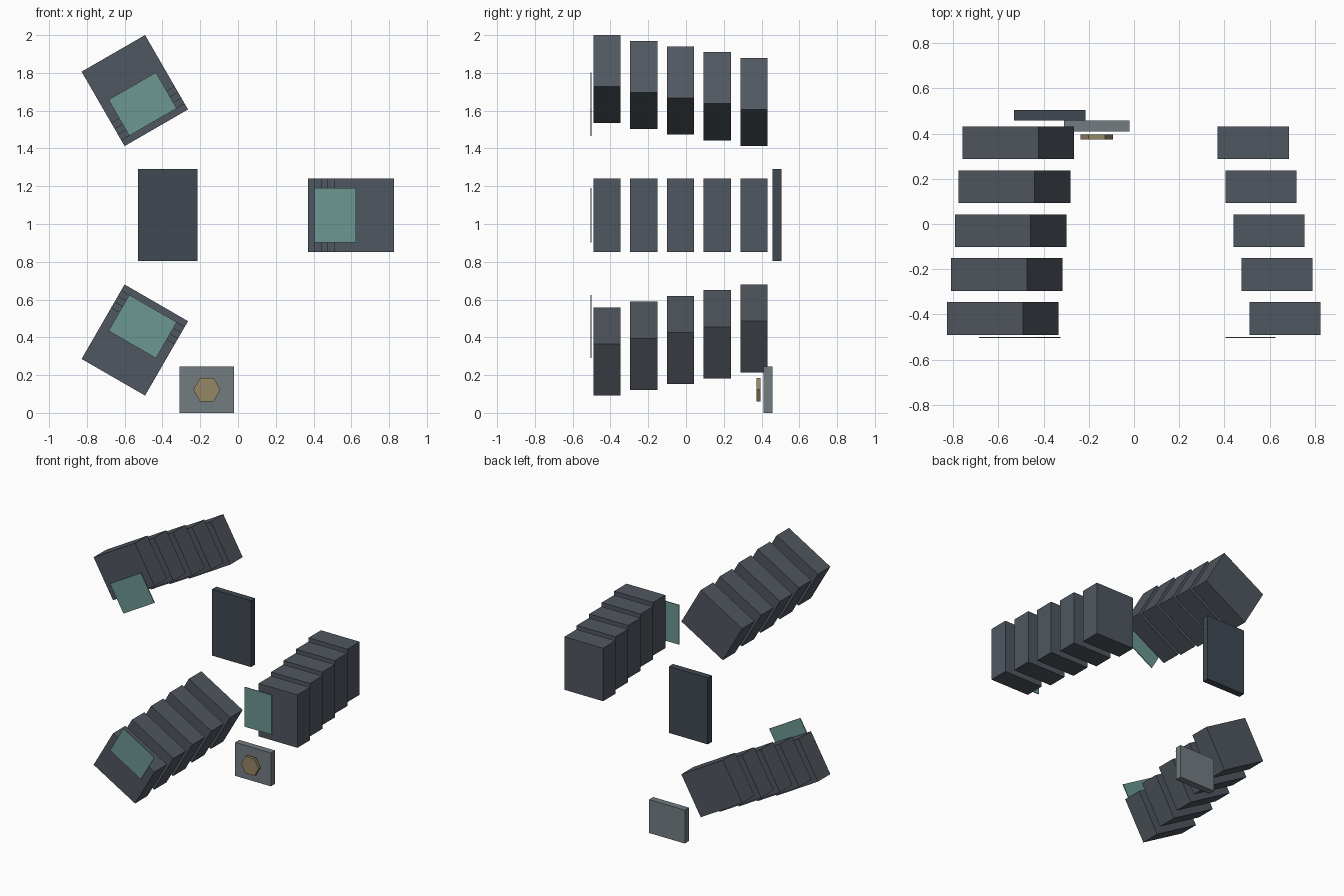
import bpy, math
from mathutils import Matrix, Vector

if "Cube" in bpy.data.objects:
    bpy.data.objects.remove(bpy.data.objects["Cube"])

CX, CZ = -0.165, 1.046          # axis of the three-way array


def material(name, rgb):
    m = bpy.data.materials.new(name)
    m.diffuse_color = (*rgb, 1)
    m.use_nodes = True
    m.node_tree.nodes["Principled BSDF"].inputs["Base Color"].default_value = m.diffuse_color
    return m


slate = material("slate", (0.08, 0.095, 0.115))
navy = material("dark_blue_grey", (0.05, 0.066, 0.085))
grey = material("mid_grey", (0.17, 0.2, 0.22))
teal = material("teal", (0.15, 0.31, 0.28))
brass = material("brass", (0.3, 0.24, 0.13))


def box(name, x, y, z, mat, angle=0):
    """Box from (min, max) ranges, turned about the array axis."""
    size = [r[1] - r[0] for r in (x, y, z)]
    mid = Vector([(r[0] + r[1]) / 2 for r in (x, y, z)])
    bpy.ops.mesh.primitive_cube_add(size=1)
    ob = bpy.context.object
    ob.name = name
    ob.data.transform(Matrix.Diagonal((*size, 1)))
    pivot = Vector((CX, 0, CZ))
    rot = Matrix.Rotation(angle, 4, 'Y')
    ob.matrix_world = Matrix.Translation(pivot) @ rot @ Matrix.Translation(mid - pivot)
    ob.data.materials.append(mat)
    return ob


# Three arms of five stepped blocks, each with a thin front panel
for arm in range(3):
    a = math.radians(120 * arm)
    for i in range(5):
        x0, y0 = 0.51 - 0.035 * i, -0.49 + 0.1945 * i
        box(f"arm_{arm + 1}_block_{i + 1}", (x0, x0 + 0.315), (y0, y0 + 0.144),
            (CZ - 0.194, CZ + 0.194), slate, a)
    box(f"arm_{arm + 1}_panel", (0.405, 0.625), (-0.505, -0.499),
        (CZ - 0.145, CZ + 0.145), teal, a)

# Rear slab and lower plate
box("rear_slab", (-0.53, -0.215), (0.457, 0.505), (0.804, 1.291), navy)
box("lower_plate", (-0.31, -0.02), (0.409, 0.457), (0, 0.245), grey)

# Hexagonal badge in front of the lower plate
bpy.ops.mesh.primitive_cylinder_add(vertices=6, radius=0.072, depth=0.022)
hexagon = bpy.context.object
hexagon.name = "hex_boss"
hexagon.data.transform(Matrix.Rotation(math.radians(90), 4, 'X')
                       @ Matrix.Rotation(math.radians(30), 4, 'Z'))
hexagon.location = (CX, 0.384, 0.123)
hexagon.data.materials.append(brass)
